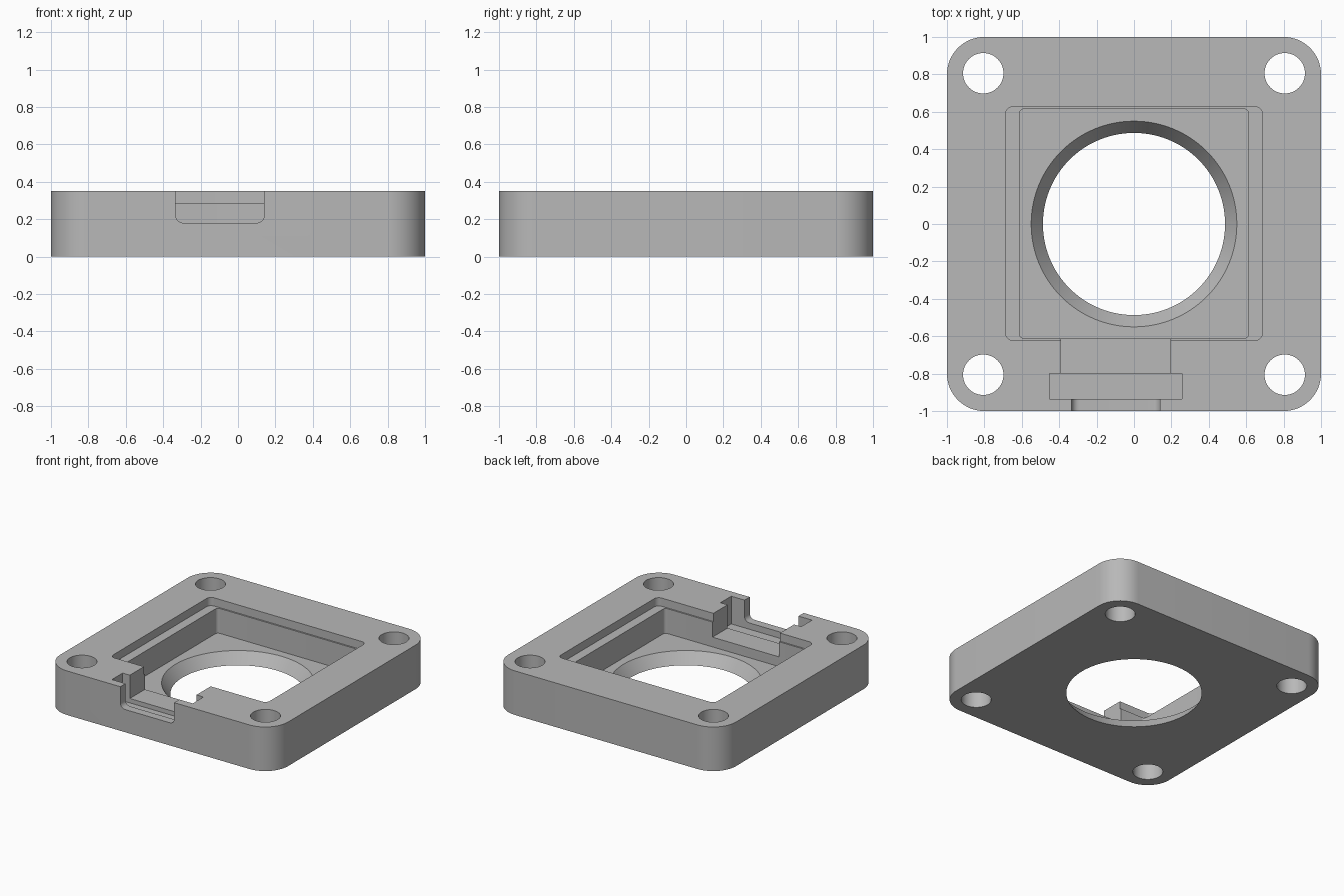
import bpy, bmesh
from math import pi, cos, sin, radians
from mathutils import Matrix

cube = bpy.data.objects.get("Cube")
if cube:
    bpy.data.objects.remove(cube, do_unlink=True)

HEIGHT = 0.35
TOP = 0.6  # cutters run up past the top face

grey = bpy.data.materials.new("plain_grey")
grey.use_nodes = True
colour = (0.48, 0.48, 0.48, 1)
grey.diffuse_color = colour
grey.node_tree.nodes["Principled BSDF"].inputs["Base Color"].default_value = colour


def to_object(name, bm):
    bmesh.ops.recalc_face_normals(bm, faces=bm.faces)
    mesh = bpy.data.meshes.new(name)
    bm.to_mesh(mesh)
    bm.free()
    mesh.materials.append(grey)
    obj = bpy.data.objects.new(name, mesh)
    bpy.context.collection.objects.link(obj)
    return obj


def rounded_prism(name, x0, x1, y0, y1, z0, z1, radius=0, steps=8, turn=None):
    """Rectangle with rounded corners, extruded from z0 to z1."""
    bm = bmesh.new()
    points = []
    corners = [(x1, y1, -1, -1), (x0, y1, 1, -1), (x0, y0, 1, 1), (x1, y0, -1, 1)]
    for i, (x, y, sx, sy) in enumerate(corners):
        if radius == 0:
            points.append((x, y))
            continue
        for k in range(steps + 1):
            a = (i + k / steps) * pi / 2
            points.append((x + radius * (sx + cos(a)), y + radius * (sy + sin(a))))
    face = bm.faces.new([bm.verts.new((x, y, z0)) for x, y in points])
    moved = bmesh.ops.extrude_face_region(bm, geom=[face])["geom"]
    verts = [v for v in moved if isinstance(v, bmesh.types.BMVert)]
    bmesh.ops.translate(bm, verts=verts, vec=(0, 0, z1 - z0))
    if turn:
        bm.transform(turn)
    return to_object(name, bm)


def cone(name, x, y, r_low, r_high, z0, z1, sides):
    bm = bmesh.new()
    bmesh.ops.create_cone(bm, cap_ends=True, segments=sides, radius1=r_low,
                          radius2=r_high, depth=z1 - z0,
                          matrix=Matrix.Translation((x, y, (z0 + z1) / 2)))
    return to_object(name, bm)


# Base plate with rounded corners
plate = rounded_prism("mounting_plate", -1, 1, -1, 1, 0, HEIGHT, 0.2, 16)

# Stepped square pocket
FLOOR = 0.088
cutters = [
    rounded_prism("shallow_recess", -0.687, 0.687, -0.622, 0.627, 0.285, TOP, 0.04),
    rounded_prism("deep_pocket", -0.613, 0.613, -0.611, 0.615, FLOOR, TOP, 0.025),
]

# Central opening, flaring upward to the pocket floor
slope = (0.55 - 0.487) / FLOOR
extra = 0.05
cutters.append(cone("flared_opening", 0, 0, 0.487 - slope * extra,
                    0.55 + slope * extra, -extra, FLOOR + extra, 96))

# Corner screw holes
for sx in (-1, 1):
    for sy in (-1, 1):
        cutters.append(cone("screw_hole", sx * 0.806, sy * 0.806,
                            0.108, 0.108, -0.1, TOP, 48))

# Cable exit: inner channel, wide flange slot, round-bottomed front notch
cutters.append(rounded_prism("inner_channel", -0.39, 0.195, -0.85, -0.5, 0.165, TOP))
cutters.append(rounded_prism("flange_slot", -0.453, 0.257, -0.935, -0.8, 0.13, TOP))
cutters.append(rounded_prism("front_notch", -0.333, 0.14, 0.18, TOP, 0.9, 1.1, 0.04,
                             turn=Matrix.Rotation(radians(90), 4, "X")))

# Cut everything out of the plate, then discard the cutters
for i, cutter in enumerate(cutters):
    cutter.hide_render = True
    mod = plate.modifiers.new(f"cut_{i}", "BOOLEAN")
    mod.operation = "DIFFERENCE"
    mod.solver = "EXACT"
    mod.object = cutter

bpy.context.view_layer.update()
evaluated = plate.evaluated_get(bpy.context.evaluated_depsgraph_get())
result = bpy.data.meshes.new_from_object(evaluated)
plate.modifiers.clear()
plate.data = result
for cutter in cutters:
    bpy.data.objects.remove(cutter, do_unlink=True)
result.materials.clear()
result.materials.append(grey)

# Smooth curved walls, crisp edges
bpy.ops.object.select_all(action="DESELECT")
plate.select_set(True)
bpy.context.view_layer.objects.active = plate
bpy.ops.object.shade_smooth_by_angle(angle=radians(25))
